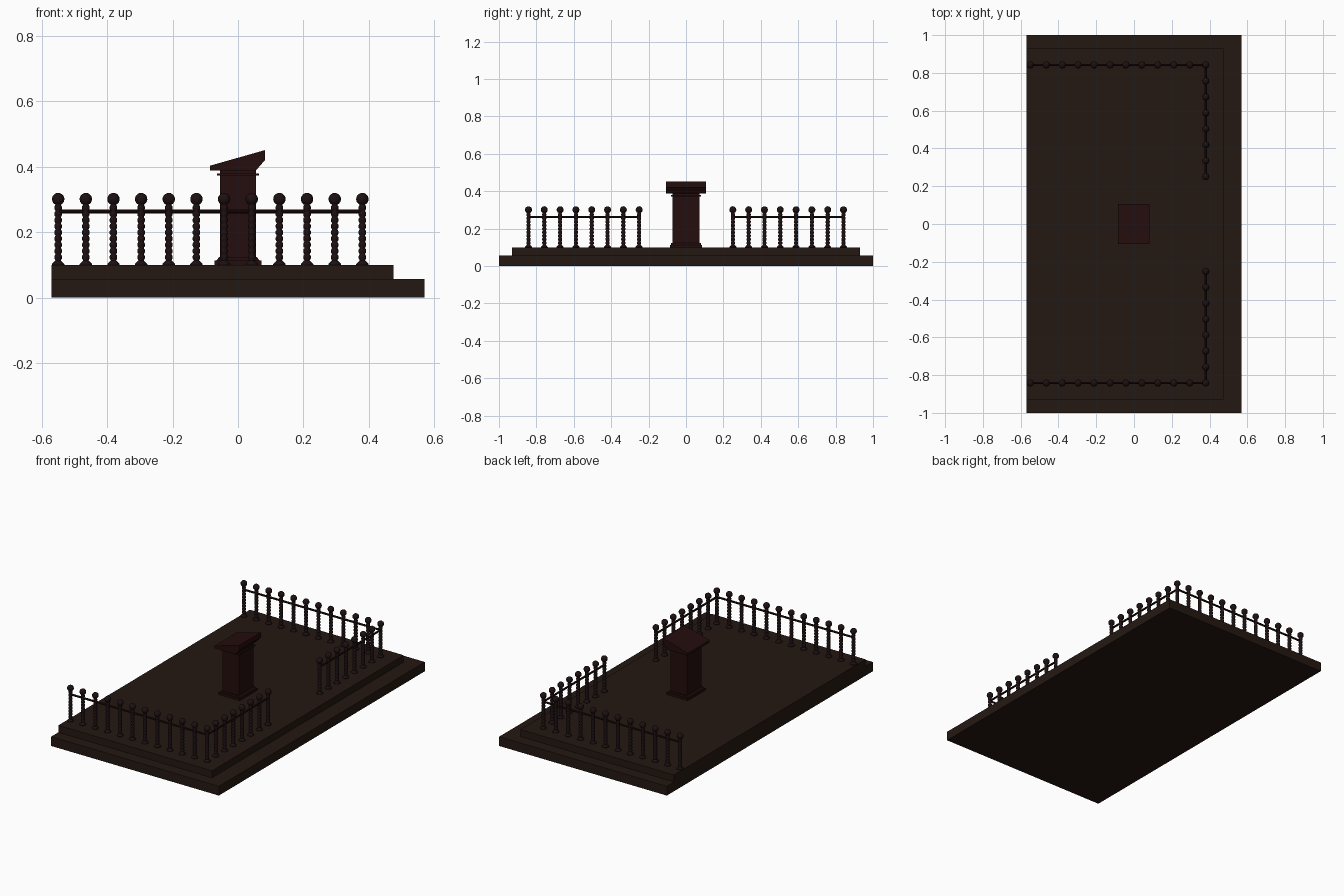
import bpy, bmesh, math
from mathutils import Vector

if "Cube" in bpy.data.objects:
    bpy.data.objects.remove(bpy.data.objects["Cube"])


def material(name, rgb):
    m = bpy.data.materials.new(name)
    m.diffuse_color = (*rgb, 1)
    m.use_nodes = True
    m.node_tree.nodes["Principled BSDF"].inputs["Base Color"].default_value = m.diffuse_color
    return m


WOOD = material("dark_wood", (0.018, 0.009, 0.006))
RED = material("red_wood", (0.018, 0.004, 0.004))
IRON = material("rail_wood", (0.012, 0.005, 0.006))


def add(name, mesh, mat=None, loc=(0, 0, 0)):
    ob = bpy.data.objects.new(name, mesh)
    ob.location = loc
    bpy.context.collection.objects.link(ob)
    if mat and not mesh.materials:
        mesh.materials.append(mat)
    return ob


def box(name, x0, x1, y, z0, z1, mat):
    prism(name, [(x0, z0), (x1, z0), (x1, z1), (x0, z1)], y, mat)


def prism(name, pts, y, mat):
    """Side profile in x-z extruded from -y to y."""
    bm = bmesh.new()
    face = bm.faces.new([bm.verts.new((x, -y, z)) for x, z in pts])
    new = bmesh.ops.extrude_face_region(bm, geom=[face])["geom"]
    bmesh.ops.translate(bm, vec=(0, 2 * y, 0),
                        verts=[v for v in new if isinstance(v, bmesh.types.BMVert)])
    bmesh.ops.recalc_face_normals(bm, faces=bm.faces)
    me = bpy.data.meshes.new(name)
    bm.to_mesh(me)
    bm.free()
    return add(name, me, mat)


def lathe_mesh(name, profile, n=14):
    bm = bmesh.new()
    vs = [bm.verts.new((r, 0, z)) for r, z in profile]
    es = [bm.edges.new(p) for p in zip(vs, vs[1:])]
    bmesh.ops.spin(bm, geom=vs + es, cent=(0, 0, 0), axis=(0, 0, 1),
                   angle=2 * math.pi, steps=n)
    bmesh.ops.remove_doubles(bm, verts=bm.verts, dist=1e-5)
    bmesh.ops.recalc_face_normals(bm, faces=bm.faces)
    me = bpy.data.meshes.new(name)
    bm.to_mesh(me)
    bm.free()
    me.shade_smooth()
    return me


# stepped platform, flush at the left
box("lower_step", -0.57, 0.57, 1.0, 0, 0.057, WOOD)
box("upper_step", -0.57, 0.475, 0.93, 0.057, 0.10, WOOD)

# baluster: flared foot, beaded shaft, ball finial
profile = [(0, 0), (0.019, 0), (0.019, 0.003), (0.009, 0.013)]
beads, z0, z1 = 9, 0.014, 0.184
for i in range(beads):
    h = (z1 - z0) / beads
    profile += [(0.008, z0 + i * h), (0.0115, z0 + (i + 0.3) * h),
                (0.0115, z0 + (i + 0.7) * h)]
for i in range(9):
    a = math.radians(-65 + 155 * i / 8)
    profile.append((0.019 * math.cos(a) if i < 8 else 0, 0.201 + 0.019 * math.sin(a)))
post = lathe_mesh("baluster", profile)

PITCH, X1, Y1 = 0.0845, 0.38, 0.842
spots = [(X1 - PITCH * i, Y1) for i in range(12)]
spots += [(X1, Y1 - PITCH * i) for i in range(1, 8)]
for side in (-1, 1):
    for x, y in spots:
        add("baluster", post, IRON, (x, side * y, 0.10))


def rail(name, a, b):
    a, b = Vector(a), Vector(b)
    bpy.ops.mesh.primitive_cylinder_add(vertices=10, radius=0.006, depth=(b - a).length,
                                        location=(a + b) / 2)
    ob = bpy.context.object
    ob.name = name
    ob.rotation_euler = (b - a).to_track_quat('Z', 'Y').to_euler()
    ob.data.materials.append(RED)
    bpy.ops.object.shade_smooth_by_angle()


# handrails through the balusters
for s in (-1, 1):
    rail("side_rail", (X1 - 11 * PITCH, s * Y1, 0.263), (X1, s * Y1, 0.263))
    rail("end_rail", (X1, s * Y1, 0.263), (X1, s * (Y1 - 7 * PITCH), 0.263))

# lectern: plinth, pillar, collar, sloping top
box("lectern_plinth", -0.072, 0.072, 0.086, 0.10, 0.113, RED)
prism("lectern_plinth_moulding", [(-0.066, 0.113), (0.066, 0.113), (0.058, 0.124),
                                  (-0.058, 0.124)], 0.08, RED)
box("lectern_pillar", -0.055, 0.055, 0.071, 0.113, 0.392, RED)
box("lectern_collar", -0.064, 0.064, 0.079, 0.373, 0.379, RED)
prism("lectern_top", [(-0.086, 0.389), (0.055, 0.389), (0.083, 0.421), (0.083, 0.451),
                      (-0.086, 0.403)], 0.106, RED)
